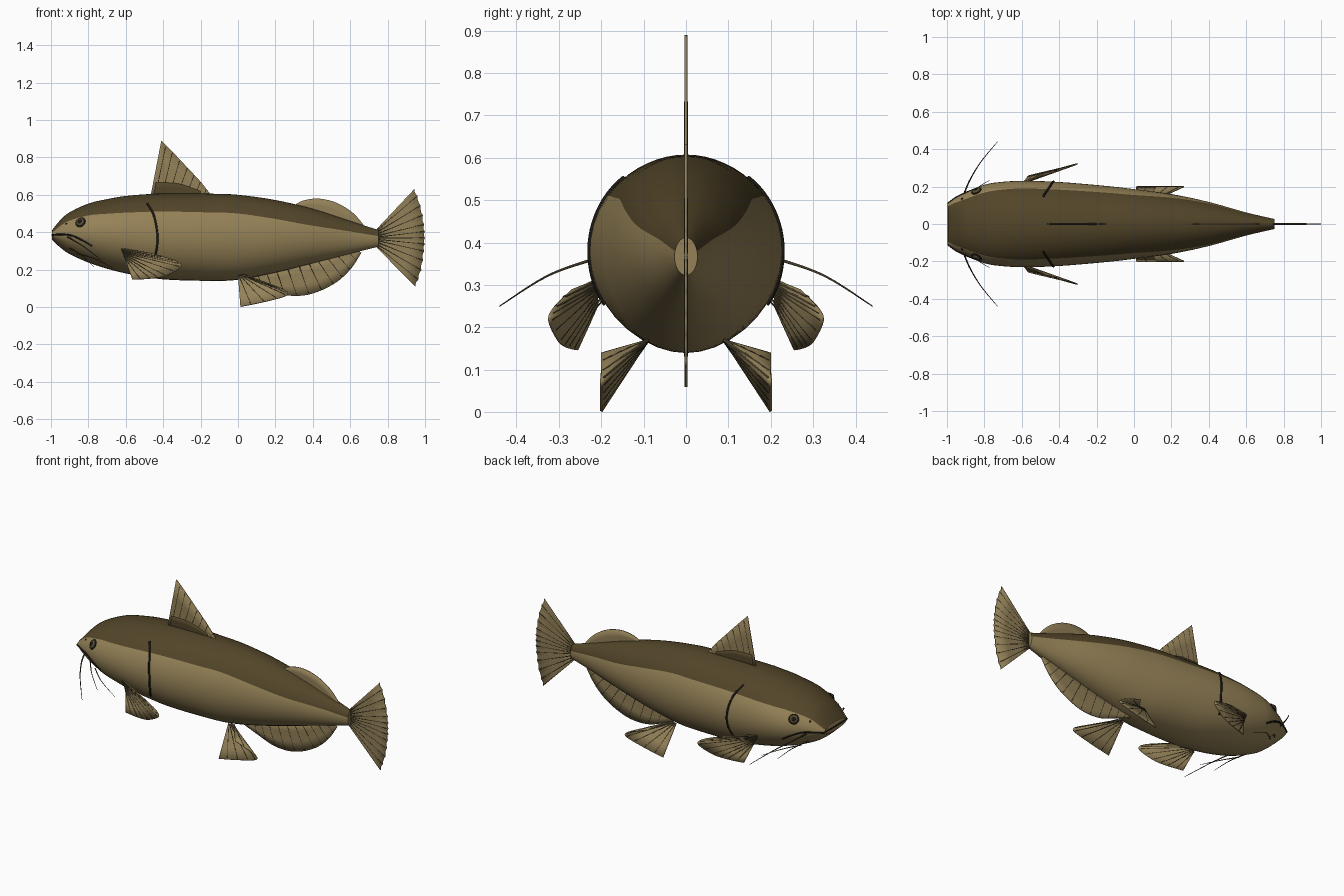
import bpy, bmesh, math
from mathutils import Vector

if "Cube" in bpy.data.objects:
    bpy.data.objects.remove(bpy.data.objects["Cube"])


def material(name, rgb):
    m = bpy.data.materials.new(name)
    m.diffuse_color = (*rgb, 1)
    m.use_nodes = True
    m.node_tree.nodes["Principled BSDF"].inputs["Base Color"].default_value = m.diffuse_color
    return m


BACK = material("dark olive back", (0.085, 0.060, 0.022))
SIDE = material("tan side", (0.300, 0.222, 0.095))
FIN = material("tan fin", (0.290, 0.218, 0.098))
RAY = material("brown ray", (0.060, 0.045, 0.022))
BLACK = material("near black", (0.010, 0.009, 0.007))
IRIS = material("olive iris", (0.10, 0.075, 0.03))


def smooth(points, per=6):
    """Catmull-Rom through tuples of any length."""
    out = []
    for i in range(len(points) - 1):
        a, b = points[max(i - 1, 0)], points[i]
        c, d = points[i + 1], points[min(i + 2, len(points) - 1)]
        for k in range(per):
            t = k / per
            out.append(tuple(0.5 * (2*q + (r - p)*t + (2*p - 5*q + 4*r - s)*t*t
                                    + (3*q - p - 3*r + s)*t**3)
                             for p, q, r, s in zip(a, b, c, d)))
    out.append(tuple(points[-1]))
    return out


# Body stations: x, top z, bottom z, half width, height of colour border (relative)
stations = smooth([
    (-0.995, 0.41, 0.36, 0.110, 0.50), (-0.95, 0.465, 0.318, 0.142, 0.58),
    (-0.90, 0.507, 0.283, 0.167, 0.60), (-0.80, 0.553, 0.238, 0.210, 0.60),
    (-0.70, 0.577, 0.205, 0.226, 0.58), (-0.58, 0.596, 0.176, 0.231, 0.57),
    (-0.40, 0.607, 0.148, 0.225, 0.58), (-0.15, 0.606, 0.140, 0.204, 0.57),
    (0.00, 0.600, 0.146, 0.187, 0.56), (0.20, 0.572, 0.184, 0.160, 0.48),
    (0.40, 0.525, 0.234, 0.118, 0.38), (0.60, 0.460, 0.285, 0.062, 0.36),
    (0.75, 0.412, 0.323, 0.027, 0.28)], 5)


def on_body(x, z, side, lift=0.0):
    """Point on the body's flank at x, z."""
    for a, b in zip(stations, stations[1:]):
        if x <= b[0]:
            break
    t = max(0, (x - a[0]) / (b[0] - a[0]))
    top, low, w = (a[i] + (b[i] - a[i]) * t for i in (1, 2, 3))
    u = (z - (top + low) / 2) / ((top - low) / 2)
    return Vector((x, side * (w * math.sqrt(max(0, 1 - u*u)) + lift), z))


def make_object(name, bm, mats, angle=40):
    bmesh.ops.recalc_face_normals(bm, faces=bm.faces)
    me = bpy.data.meshes.new(name)
    bm.to_mesh(me)
    bm.free()
    for m in mats:
        me.materials.append(m)
    ob = bpy.data.objects.new(name, me)
    bpy.context.collection.objects.link(ob)
    bpy.ops.object.select_all(action='DESELECT')
    bpy.context.view_layer.objects.active = ob
    ob.select_set(True)
    bpy.ops.object.shade_smooth_by_angle(angle=math.radians(angle))
    return ob


# Body: lofted ellipses, one vertex row runs along the colour border
bm = bmesh.new()
TOP, LOW = 18, 26
rings = []
for x, top, low, w, u in stations:
    a0 = math.asin(u)
    angles = [a0 + (math.pi - 2*a0) * i / TOP for i in range(TOP)]
    angles += [math.pi - a0 + (math.pi + 2*a0) * i / LOW for i in range(LOW)]
    rings.append([bm.verts.new((x, w * math.cos(a),
                                (top + low)/2 + (top - low)/2 * math.sin(a))) for a in angles])
n = TOP + LOW
for r, s in zip(rings, rings[1:]):
    for i in range(n):
        j = (i + 1) % n
        bm.faces.new((r[i], r[j], s[j], s[i])).material_index = 0 if i < TOP else 1
for r in (rings[0], rings[-1]):
    bm.faces.new(r).material_index = 1
make_object("body", bm, [BACK, SIDE])


def lines(name, paths, radius, mat, tip=1.0):
    """Thin tubes along paths, optionally tapering towards the tip."""
    cu = bpy.data.curves.new(name, 'CURVE')
    cu.dimensions = '3D'
    cu.bevel_depth = radius
    cu.bevel_resolution = 1
    cu.use_fill_caps = True
    for path in paths:
        sp = cu.splines.new('POLY')
        sp.points.add(len(path) - 1)
        for i, (p, co) in enumerate(zip(sp.points, path)):
            p.co = (*co, 1)
            p.radius = 1 + (tip - 1) * i / (len(path) - 1)
    cu.materials.append(mat)
    ob = bpy.data.objects.new(name, cu)
    bpy.context.collection.objects.link(ob)
    bpy.ops.object.select_all(action='DESELECT')
    bpy.context.view_layer.objects.active = ob
    ob.select_set(True)
    bpy.ops.object.convert(target='MESH')


def fin(name, pairs, step=0, paired=False, thick=0.006, mat=FIN, scallop=0.0):
    """Web between root and edge points (root xyz + edge xyz), with rays every step."""
    cols = [(Vector(c[:3]), Vector(c[3:])) for c in smooth(pairs, 6)]
    if scallop:
        cols = [(a, b + (b - a).normalized() * (scallop if i % 3 == 0 else 0))
                for i, (a, b) in enumerate(cols)]
    bm = bmesh.new()
    grid = [[bm.verts.new(a.lerp(b, t / 3)) for t in range(4)] for a, b in cols]
    for r, s in zip(grid, grid[1:]):
        for k in range(3):
            bm.faces.new((r[k], r[k+1], s[k+1], s[k]))
    bmesh.ops.remove_doubles(bm, verts=bm.verts, dist=0.0005)
    ob = make_object(name, bm, [mat])
    mod = ob.modifiers.new("thickness", 'SOLIDIFY')
    mod.thickness, mod.offset = thick, 0
    if paired:
        ob.modifiers.new("mirror", 'MIRROR').use_axis = (False, True, False)
    if step:
        rays = [(a, a.lerp(b, 0.97)) for a, b in cols[step::step][:-1]]
        if paired:
            rays += [[Vector((p.x, -p.y, p.z)) for p in r] for r in rays]
        lines(name + "_rays", rays, 0.0045, RAY, 0.85)


def flat(rows):
    """Root x, z and edge x, z on the middle plane."""
    return [(a, 0, b, c, 0, d) for a, b, c, d in rows]


# Middle fins
fin("dorsal_fin", flat([(-0.47, 0.58, -0.41, 0.89), (-0.41, 0.58, -0.35, 0.83),
                        (-0.33, 0.58, -0.27, 0.745), (-0.24, 0.58, -0.20, 0.67),
                        (-0.16, 0.58, -0.145, 0.60)]), 3)
fin("dorsal_fin_base", flat([(-0.45, 0.59, -0.44, 0.665), (-0.33, 0.59, -0.32, 0.66),
                             (-0.20, 0.59, -0.20, 0.62)]), thick=0.009, mat=BACK)
fin("adipose_fin", flat([(0.30, 0.50, 0.295, 0.54), (0.35, 0.49, 0.345, 0.568),
                         (0.42, 0.47, 0.425, 0.580), (0.50, 0.44, 0.515, 0.562),
                         (0.58, 0.41, 0.60, 0.515), (0.64, 0.39, 0.655, 0.46),
                         (0.68, 0.38, 0.69, 0.41)]))
fin("anal_fin", flat([(0.02, 0.18, 0.03, 0.145), (0.10, 0.19, 0.13, 0.105),
                      (0.20, 0.21, 0.25, 0.064), (0.32, 0.24, 0.38, 0.067),
                      (0.42, 0.26, 0.51, 0.122), (0.52, 0.29, 0.60, 0.200),
                      (0.62, 0.32, 0.66, 0.290)]), 3)
fin("tail_fin", flat([(0.73, 0.405, 0.94, 0.628), (0.735, 0.395, 0.972, 0.54),
                      (0.74, 0.38, 0.990, 0.44), (0.74, 0.368, 0.994, 0.37),
                      (0.74, 0.356, 0.990, 0.30), (0.735, 0.34, 0.975, 0.20),
                      (0.73, 0.33, 0.945, 0.112)]), 3, scallop=0.006)

# Paired fins
fin("pectoral_fin", [(-0.60, 0.21, 0.25, -0.565, 0.257, 0.147),
                     (-0.605, 0.21, 0.265, -0.47, 0.28, 0.152),
                     (-0.61, 0.21, 0.28, -0.385, 0.30, 0.168),
                     (-0.615, 0.21, 0.29, -0.305, 0.322, 0.215),
                     (-0.62, 0.21, 0.30, -0.335, 0.31, 0.248),
                     (-0.625, 0.21, 0.315, -0.47, 0.272, 0.288)], 3, True)
fin("pelvic_fin", [(0.00, 0.09, 0.17, 0.013, 0.20, 0.002), (0.01, 0.09, 0.17, 0.14, 0.20, 0.028),
                   (0.02, 0.09, 0.17, 0.26, 0.20, 0.062), (0.03, 0.09, 0.17, 0.24, 0.20, 0.095),
                   (0.04, 0.09, 0.17, 0.12, 0.20, 0.138)], 3, True)

# Gill slits and mouth, laid on the flank
gill = smooth([(-0.485, 0.553), (-0.450, 0.49), (-0.432, 0.40), (-0.432, 0.33), (-0.447, 0.255)])
lines("gill_slits", [[on_body(x, z, s) for x, z in gill] for s in (1, -1)], 0.006, BLACK)
lip = smooth([(-0.993, 0.385), (-0.95, 0.388), (-0.89, 0.382), (-0.83, 0.355), (-0.78, 0.325)])
half = [[on_body(x, z, s) for x, z in lip] for s in (1, -1)]
lines("mouth", [half[0][::-1] + half[1]], 0.005, BLACK)

# Barbels: a long pair and two short pairs under the chin
long_b = smooth([(-0.91, 0.155, 0.375), (-0.88, 0.23, 0.357), (-0.82, 0.33, 0.320),
                 (-0.73, 0.44, 0.250)])
chin_a = smooth([(-0.90, 0.12, 0.315), (-0.84, 0.19, 0.28), (-0.77, 0.235, 0.215)])
chin_b = smooth([(-0.86, 0.13, 0.285), (-0.77, 0.20, 0.26), (-0.66, 0.228, 0.205)])
for name, path, r in (("long_barbels", long_b, 0.005), ("chin_barbels", chin_a, 0.0035),
                      ("rear_chin_barbels", chin_b, 0.0035)):
    lines(name, [[(x, s * y, z) for x, y, z in path] for s in (1, -1)], r, RAY, 0.25)


# Eyes and nostrils: flattened balls facing out of the head
def button(name, x, z, radius, depth, mat, lift=0.0):
    for s, label in ((1, "left"), (-1, "right")):
        p = on_body(x, z, s)
        out = (on_body(x + 0.01, z, s) - on_body(x - 0.01, z, s)).cross(
            on_body(x, z + 0.01, s) - on_body(x, z - 0.01, s)).normalized()
        if out.y * s < 0:
            out = -out
        bm = bmesh.new()
        bmesh.ops.create_uvsphere(bm, u_segments=20, v_segments=12, radius=radius)
        ob = make_object(name + "_" + label, bm, [mat])
        ob.scale = (1, 1, depth)
        ob.rotation_euler = out.to_track_quat('Z', 'Y').to_euler()
        ob.location = p + out * lift


button("eye_rim", -0.842, 0.453, 0.029, 0.30, BLACK)
button("eye_iris", -0.842, 0.453, 0.024, 0.55, IRIS)
button("eye_pupil", -0.842, 0.453, 0.014, 0.60, BLACK, 0.008)
button("nostril", -0.92, 0.445, 0.006, 0.5, BLACK)
